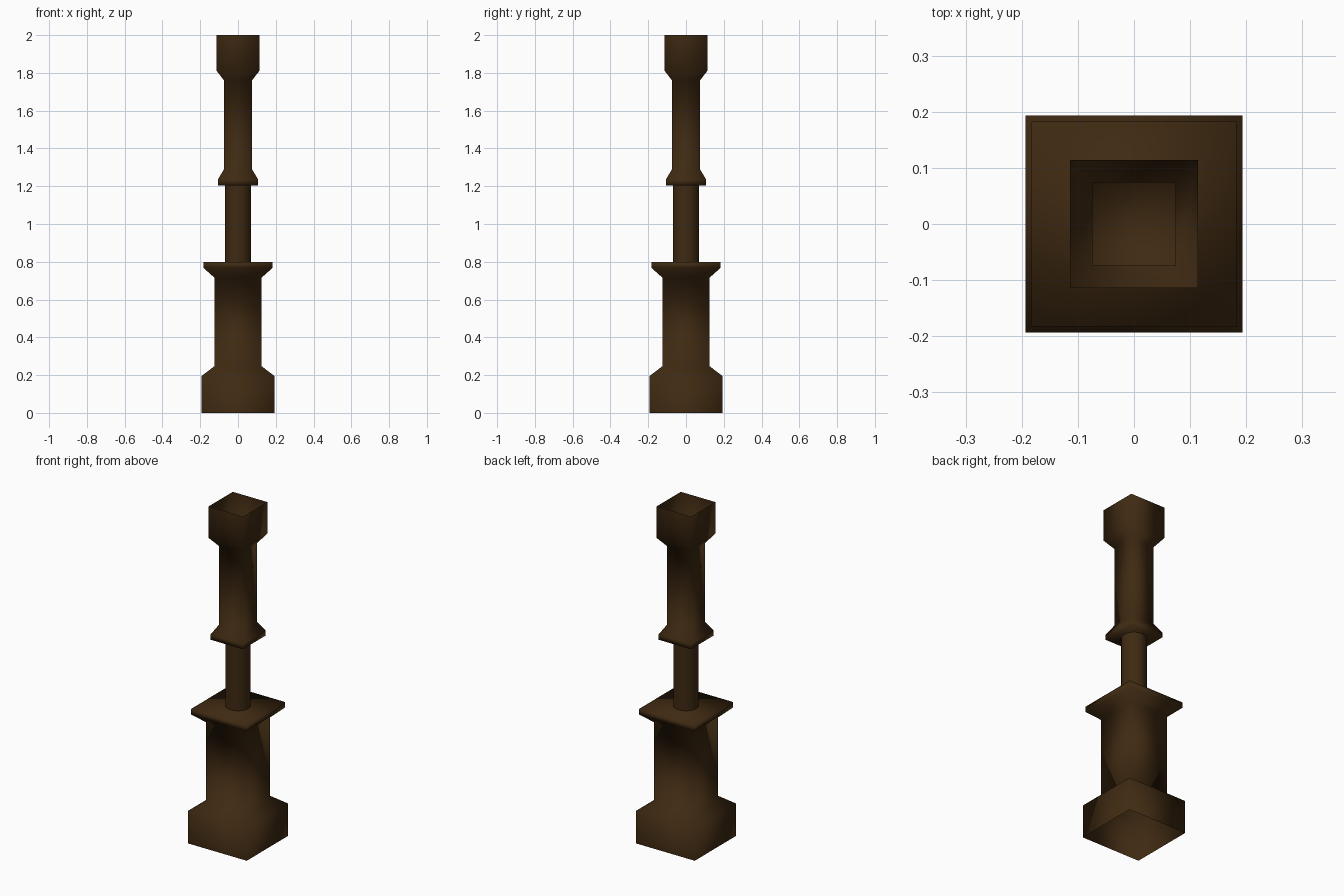
import bpy, bmesh, math

if "Cube" in bpy.data.objects:
    bpy.data.objects.remove(bpy.data.objects["Cube"])

bronze = bpy.data.materials.new("dark_bronze")
bronze.diffuse_color = (0.05, 0.023, 0.006, 1.0)
bronze.use_nodes = True
bronze.node_tree.nodes["Principled BSDF"].inputs["Base Color"].default_value = bronze.diffuse_color


def lofted(name, profile, sides, turn, cap_first=False, cap_last=False):
    """Stack rings of (radius, height) into one smooth-shaded part."""
    bm = bmesh.new()
    rings = []
    for r, z in profile:
        rings.append([bm.verts.new((r * math.cos(turn + i * math.tau / sides),
                                    r * math.sin(turn + i * math.tau / sides), z))
                      for i in range(sides)])
    for a, b in zip(rings, rings[1:]):
        for i in range(sides):
            j = (i + 1) % sides
            bm.faces.new((a[i], a[j], b[j], b[i]))
    if cap_first:
        bm.faces.new(rings[0][::-1])
    if cap_last:
        bm.faces.new(rings[-1])
    for f in bm.faces:
        f.smooth = True
    mesh = bpy.data.meshes.new(name)
    bm.to_mesh(mesh)
    bm.free()
    mesh.materials.append(bronze)
    obj = bpy.data.objects.new(name, mesh)
    bpy.context.collection.objects.link(obj)
    return obj


def square(name, profile, **caps):
    """Square column given by half widths."""
    return lofted(name, [(h * math.sqrt(2), z) for h, z in profile], 4, math.pi / 4, **caps)


# Lower square column: hollow foot, flared plate on top
square("lower_column", [(0.193, 0), (0.193, 0.195), (0.124, 0.248),
                        (0.124, 0.715), (0.183, 0.768), (0.183, 0.80)], cap_last=True)

# Round rod between the columns
lofted("middle_rod", [(0.068, 0.80), (0.068, 1.205)], 32, 0)

# Upper square column: plate at the bottom, open hollow head
square("upper_column", [(0.107, 1.205), (0.107, 1.235), (0.074, 1.29),
                        (0.074, 1.76), (0.114, 1.812), (0.114, 2.0)], cap_first=True)
